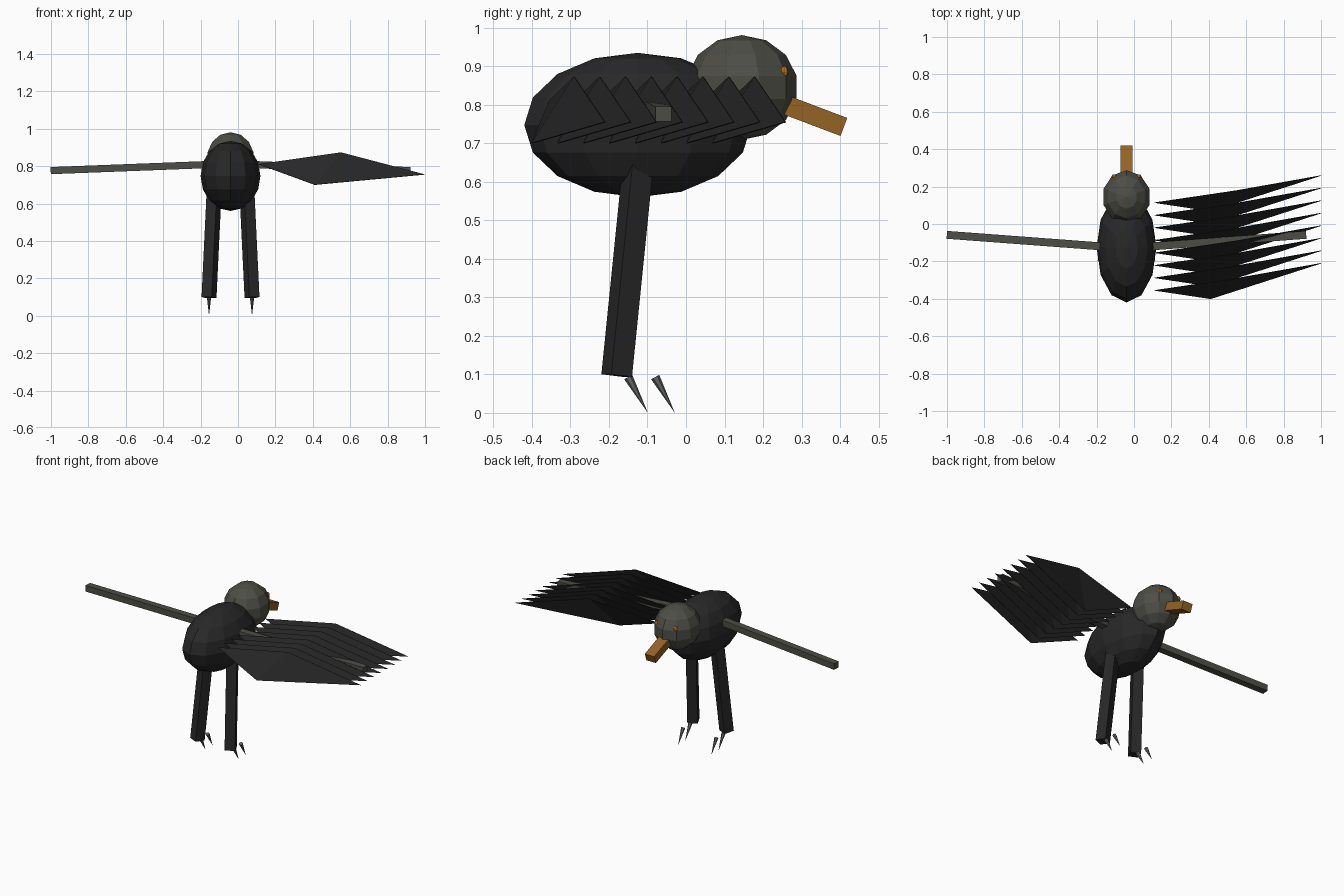
import bpy, math
from mathutils import Vector

if "Cube" in bpy.data.objects:
    bpy.data.objects.remove(bpy.data.objects["Cube"])

CX = -0.04  # bird's own centre line; the feathered wing reaches further right


def material(name, rgb):
    m = bpy.data.materials.new(name)
    m.diffuse_color = (*rgb, 1)
    m.use_nodes = True
    m.node_tree.nodes["Principled BSDF"].inputs["Base Color"].default_value = m.diffuse_color
    return m


BLACK = material("black plumage", (0.021, 0.021, 0.021))
GREY = material("olive grey", (0.076, 0.076, 0.062))
BROWN = material("beak brown", (0.30, 0.125, 0.017))
ORANGE = material("eye orange", (0.60, 0.20, 0.01))
CLAW = material("claw grey", (0.13, 0.14, 0.14))


def finish(name, mat):
    ob = bpy.context.object
    ob.name = ob.data.name = name
    ob.data.materials.append(mat)
    return ob


def ball(name, centre, radii, segments, rings, mat):
    bpy.ops.mesh.primitive_uv_sphere_add(segments=segments, ring_count=rings, radius=1, location=centre)
    ob = finish(name, mat)
    ob.scale = radii
    return ob


def bar(name, a, b, width, height, mat, up="Y"):
    """Box whose long axis runs from a to b."""
    a, b = Vector(a), Vector(b)
    bpy.ops.mesh.primitive_cube_add(size=1, location=(a + b) / 2)
    ob = finish(name, mat)
    ob.rotation_euler = (b - a).to_track_quat("Z", up).to_euler()
    ob.scale = (width, height, (b - a).length)
    return ob


def spike(name, base, tip, radius, mat):
    base, tip = Vector(base), Vector(tip)
    bpy.ops.mesh.primitive_cone_add(vertices=6, radius1=radius, radius2=0,
                                    depth=(tip - base).length, location=(base + tip) / 2)
    ob = finish(name, mat)
    ob.rotation_euler = (tip - base).to_track_quat("Z", "Y").to_euler()
    return ob


# Body, head and beak
ball("body", (CX, -0.125, 0.7475), (0.16, 0.295, 0.1875), 12, 8, BLACK)
ball("head", (CX, 0.145, 0.845), (0.132, 0.146, 0.136), 10, 7, GREY)
bar("beak", (CX, 0.20, 0.822), (CX, 0.41, 0.7425), 0.065, 0.05, BROWN)

# Paired parts
for side, s in (("left", -1), ("right", 1)):
    ball(side + "_eye", (CX + s * 0.066, 0.255, 0.885), (0.014, 0.011, 0.016), 8, 6, ORANGE)
    bar(side + "_leg", (CX + s * 0.115, -0.18, 0.097), (CX + s * 0.088, -0.123, 0.66), 0.06, 0.06, BLACK)
    bar(side + "_wing_arm", (CX + s * 0.05, -0.126, 0.811), (CX + s * 0.96, -0.058, 0.776), 0.042, 0.038, GREY, "Y")
    for i, y in enumerate((-0.15, -0.08)):
        spike(f"{side}_claw_{i + 1}", (CX + s * 0.115, y, 0.093), (CX + s * 0.115, y + 0.051, 0.0), 0.012, CLAW)

# Right wing: a row of thin overlapping kite-shaped feathers
KITE = [(0.11, -0.355, 0.81), (0.55, -0.29, 0.873), (1.0, -0.21, 0.755), (0.41, -0.40, 0.70)]
for i in range(8):
    me = bpy.data.meshes.new(f"feather_{i + 1}")
    me.from_pydata([(x, y + i * 0.067, z) for x, y, z in KITE], [], [(0, 1, 3), (1, 2, 3)])
    me.materials.append(BLACK)
    ob = bpy.data.objects.new(f"feather_{i + 1}", me)
    bpy.context.collection.objects.link(ob)
    sol = ob.modifiers.new("thickness", "SOLIDIFY")
    sol.thickness = 0.003
    sol.offset = 0
